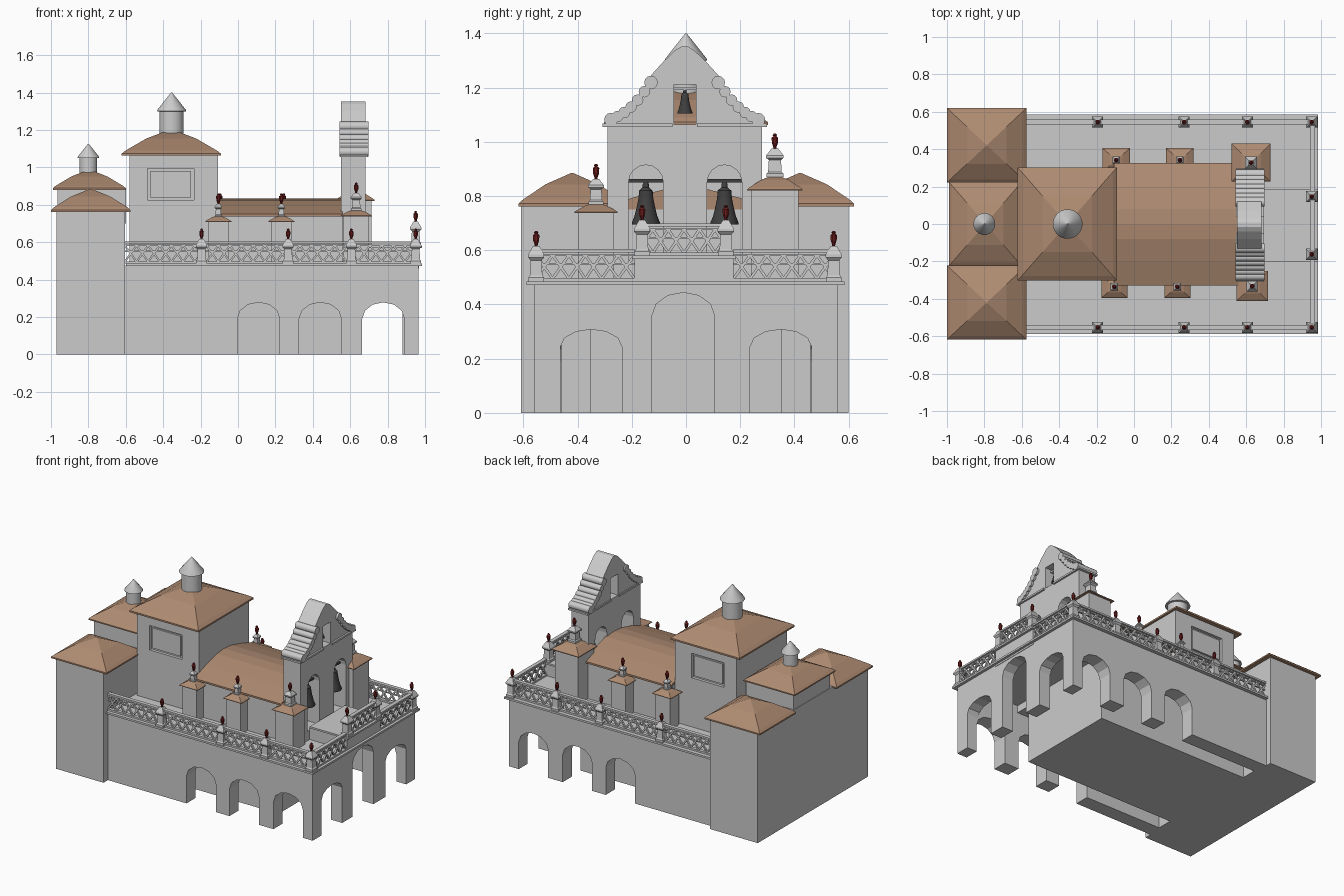
import bpy, bmesh, math
from mathutils import Vector, Matrix

if "Cube" in bpy.data.objects:
    bpy.data.objects.remove(bpy.data.objects["Cube"])


def material(name, c):
    m = bpy.data.materials.new(name)
    m.diffuse_color = (*c, 1)
    m.use_nodes = True
    m.node_tree.nodes["Principled BSDF"].inputs["Base Color"].default_value = m.diffuse_color
    return m


WALL = material("pale_plaster", (0.6, 0.6, 0.6))
ROOF = material("clay_tile", (0.42, 0.255, 0.165))
RED = material("dark_red", (0.16, 0.012, 0.012))
METAL = material("bell_metal", (0.05, 0.05, 0.05))


def add(name, bm, mat, smooth=False):
    bmesh.ops.recalc_face_normals(bm, faces=bm.faces)
    me = bpy.data.meshes.new(name)
    bm.to_mesh(me)
    bm.free()
    ob = bpy.data.objects.new(name, me)
    bpy.context.collection.objects.link(ob)
    me.materials.append(mat)
    if smooth:
        bpy.context.view_layer.objects.active = ob
        ob.select_set(True)
        bpy.ops.object.shade_smooth_by_angle(angle=math.radians(40))
        ob.select_set(False)
    return ob


def loft(name, rings, mat, smooth=False):
    """Skin closed rings of equal length, capping both ends."""
    bm = bmesh.new()
    vs = [[bm.verts.new(p) for p in r] for r in rings]
    n = len(vs[0])
    for a, b in zip(vs, vs[1:]):
        for i in range(n):
            bm.faces.new((a[i], a[(i + 1) % n], b[(i + 1) % n], b[i]))
    bm.faces.new(vs[0])
    bm.faces.new(vs[-1])
    return add(name, bm, mat, smooth)


def box(name, x0, x1, y0, y1, z0, z1, mat=WALL):
    return loft(name, [[(x0, y0, z), (x1, y0, z), (x1, y1, z), (x0, y1, z)] for z in (z0, z1)], mat)


def prism_x(name, prof, x0, x1, mat=WALL):
    return loft(name, [[(x, y, z) for y, z in prof] for x in (x0, x1)], mat)


def prism_y(name, prof, y0, y1, mat=WALL):
    return loft(name, [[(x, y, z) for x, z in prof] for y in (y0, y1)], mat)


def lathe(name, x, y, z, prof, n, mat, smooth=False):
    off = math.pi / n
    return loft(name, [[(x + r * math.cos(off + k * math.tau / n), y + r * math.sin(off + k * math.tau / n), z + h)
                        for k in range(n)] for r, h in prof], mat, smooth)


def arch(c, half, z0, spring, top, n=6):
    pts = [(c - half, z0), (c + half, z0)]
    return pts + [(c + half * math.cos(math.pi * k / n), spring + (top - spring) * math.sin(math.pi * k / n))
                  for k in range(n + 1)]


def cut(ob, cutters):
    for c in cutters:
        m = ob.modifiers.new("cut", 'BOOLEAN')
        m.operation, m.solver, m.object = 'DIFFERENCE', 'EXACT', c
    dg = bpy.context.evaluated_depsgraph_get()
    me = bpy.data.meshes.new_from_object(ob.evaluated_get(dg))
    ob.modifiers.clear()
    ob.data = me
    for c in cutters:
        bpy.data.objects.remove(c)


def hip_roof(name, x0, x1, y0, y1, z, h):
    """Slightly convex pyramid roof with a thin eave lip."""
    cx, cy, hx, hy = (x0 + x1) / 2, (y0 + y1) / 2, (x1 - x0) / 2, (y1 - y0) / 2
    sq = [(-1, -1), (0, -1), (1, -1), (1, 0), (1, 1), (0, 1), (-1, 1), (-1, 0)]
    steps = [(0.93, 0), (1, 0), (1, 0.08), (0.92, 0.2), (0.5, 0.66), (0.02, 1)]
    loft(name, [[(cx + a * hx * s, cy + b * hy * s, z + h * t) for a, b in sq] for s, t in steps], ROOF)


def finial(name, x, y, z, h, w):
    """Square post with cap and a red urn on top; h is the post height."""
    w *= 0.707
    lathe(name + "_post", x, y, z, [(w * 1.25, 0), (w * 1.25, h * .12), (w, h * .18), (w * .9, h * .6),
          (w * 1.3, h * .68), (w * 1.3, h * .76), (w * .5, h)], 4, WALL)
    lathe(name + "_urn", x, y, z + h, [(.005, -.005), (.007, .008), (.012, .02), (.013, .04), (.006, .046), (.009, .05), (.004, .056)],
          8, RED)


# arcaded lower storey, hollowed by a porch and two side passages
body = box("arcade_storey", -.605, .965, -.56, .56, 0, .475)
cuts = [box("c", .56, .88, -.46, .46, -.1, .45)]
for s in (-1, 1):
    cuts.append(box("c", -.59, .6, min(s * .355, s * .46), max(s * .355, s * .46), -.1, .40))
    cuts.append(prism_x("c", arch(s * .35, .113, -.1, .245, .308), .8, 1.1))
    for c in (.11, .44, .777):
        cuts.append(prism_y("c", arch(c, .113, -.1, .19, .278), s * .40, s * .7))
cuts.append(prism_x("c", arch(-.01, .115, -.1, .36, .444), .8, 1.1))
cut(body, cuts)
box("terrace_cornice", -.6, .985, -.588, .585, .472, .485)
box("raised_centre", .68, .968, -.19, .175, .46, .57)
box("raised_cornice", .69, .985, -.2, .185, .568, .58)

# rear wings and tower blocks
box("rear_wing", -.97, -.605, -.608, .6, 0, .77)
box("rear_centre", -.965, -.6, -.2, .2, .7, .89)
hip_roof("wing_roof_front", -1, -.575, -.618, -.222, .762, .123)
hip_roof("wing_roof_back", -1, -.575, .222, .62, .762, .123)
hip_roof("rear_centre_roof", -.99, -.6, -.225, .225, .88, .107)
tower = box("tower", -.58, -.107, -.275, .275, .4, 1.07)
cut(tower, [box("c", -.485, -.235, s * .275 - .02, s * .275 + .02, .825, .995) for s in (-1, 1)])
for s in (-1, 1):
    box("window_panel", -.468, -.252, s * .262 - .006, s * .262 + .006, .84, .98)
hip_roof("tower_roof", -.622, -.092, -.302, .302, 1.062, .14)

# round lanterns with cone caps
for nm, x, z, r, h, c in (("tower_lantern", -.355, 1.17, .065, .13, .10), ("rear_lantern", -.8, .96, .048, .09, .075)):
    lathe(nm, x, 0, z, [(r, 0), (r, h)], 20, WALL, True)
    lathe(nm + "_cap", x, 0, z + h, [(r * .9, -.002), (r * 1.22, 0), (r * 1.18, .008), (.003, c)], 20, WALL, True)

# nave
box("nave_walls", -.11, .56, -.305, .305, .47, .75)
prism_x("nave_roof", [(-.328, .738), (.325, .738), (.325, .75), (.2, .793), (.08, .825), (0, .832), (-.08, .825),
                      (-.2, .793), (-.328, .75)], -.108, .56, ROOF)

# buttress turrets beside the nave
for x, y, hx, hy, z, rh, fh, w in (
        (-.105, -.335, .07, .06, .708, .037, .07, .03), (.232, -.335, .07, .06, .708, .037, .07, .03),
        (-.095, .342, .073, .063, .708, .037, .07, .03), (.245, .342, .073, .063, .708, .037, .07, .03),
        (.632, -.332, .085, .08, .738, .04, .095, .045), (.626, .328, .105, .102, .82, .06, .105, .05)):
    box("turret", x - hx + .017, x + hx - .017, y - hy + .014, y + hy - .014, .47, z + .005)
    hip_roof("turret_roof", x - hx, x + hx, y - hy, y + hy, z, rh)
    finial("turret_finial", x, y, z + rh - .01, fh, w)

# bell gable
half = [(.285, .47), (.285, 1.06), (.255, 1.075), (.125, 1.2), (.125, 1.245), (.075, 1.3), (.035, 1.338), (.012, 1.352)]
gable = prism_x("bell_gable", [(y - .005, z) for y, z in half] + [(-y - .005, z) for y, z in reversed(half)], .552, .683)
cut(gable, [prism_x("c", arch(s * .145 - .003, .064, .55, .85, .915, 8), .4, .8) for s in (-1, 1)]
    + [box("c", .4, .8, -.044, .036, 1.065, 1.212)])
for s in (-1, 1):
    box("gable_ledge", .545, .695, -.005 + min(s * .045, s * .303), -.005 + max(s * .045, s * .303), 1.055, 1.067)
    # rolled scrolls stepping up the gable
    for k in range(7):
        t = k / 6
        y, z = s * (.272 - .148 * t) - .005, 1.082 + .137 * t - .022 * math.sin(math.pi * t)
        r = .025 if k in (0, 6) else .021
        loft("gable_scroll", [[(x, y + r * math.cos(a * math.tau / 12), z + r * math.sin(a * math.tau / 12))
                               for a in range(12)] for x in (.543, .698)], WALL, True)

# bells and hanging bars
BELL = [(.008, 1), (.014, .92), (.014, .86), (.03, .78), (.033, .6), (.04, .42), (.05, .2), (.062, .05), (.062, 0), (.05, 0)]
for y, z, k, h in ((-.148, .695, .85, .16), (.142, .695, .85, .16), (-.004, 1.105, .45, .09)):
    lathe("bell", .632, y, z, [(r * k, t * h) for r, t in BELL], 16, METAL, True)
    w = .073 if k > .5 else .041
    box("bell_bar", .622, .642, y - w, y + w, z + h - .004, z + h + .008, METAL if k > .5 else WALL)


def balustrade(a, b, z):
    """Rails plus crossed bars between two plan points."""
    a, b = Vector((*a, 0)), Vector((*b, 0))
    d = (b - a).normalized()
    side = d.cross(Vector((0, 0, 1))) * .006
    length = (b - a).length
    bm = bmesh.new()

    def bar(s0, z0, s1, z1, w, t=1.0):
        p, q = a + d * s0 + Vector((0, 0, z0)), a + d * s1 + Vector((0, 0, z1))
        up = (q - p).normalized().cross(side.normalized()) * w
        quads = [[bm.verts.new(e + up * u + side * t * v) for u, v in ((-1, -1), (1, -1), (1, 1), (-1, 1))] for e in (p, q)]
        bm.faces.new(quads[0])
        bm.faces.new(quads[1])
        for i in range(4):
            j = (i + 1) % 4
            bm.faces.new((quads[0][i], quads[0][j], quads[1][j], quads[1][i]))

    for h, w, t in ((.006, .006, 2), (.098, .004, 1.2), (.113, .006, 2.2)):
        bar(0, z + h, length, z + h, w, t)
    bar(0, z + .066, length, z + .066, .003, .7)
    n = max(2, round(length / .062))
    for i in range(n):
        s0, s1 = length * i / n, length * (i + 1) / n
        bar(s0, z + .01, s1, z + .097, .005)
        bar(s1, z + .01, s0, z + .097, .005)
    add("balustrade", bm, WALL)


# terrace and centre balustrades with finial posts
for y in (-.553, .545):
    balustrade((-.605, y), (.955, y), .485)
    for x in (-.195, .268, .606, .95):
        finial("terrace_finial", x, y, .484, .132, .046)
for y0, y1 in ((-.553, -.19), (.175, .545)):
    balustrade((.955, y0), (.955, y1), .485)
balustrade((.955, -.18), (.955, .165), .58)
for y in (-.162, .147):
    finial("centre_finial", .95, y, .579, .132, .046)
